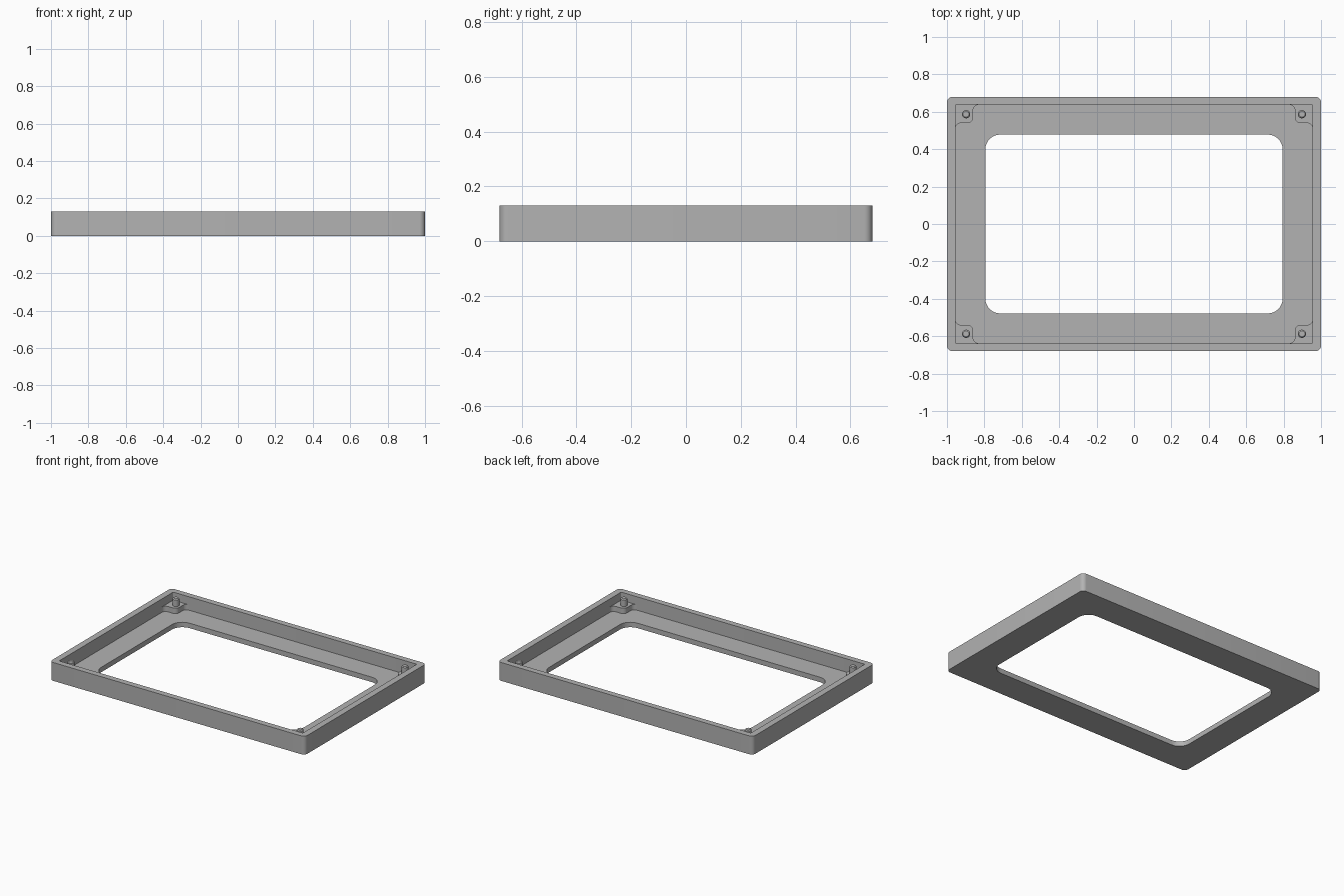
import bpy, bmesh
from math import cos, sin, pi

if "Cube" in bpy.data.objects:
    bpy.data.objects.remove(bpy.data.objects["Cube"])

HEIGHT, FLOOR, BOSS_TOP, PIN_TOP = 0.13, 0.035, 0.073, 0.125

grey = bpy.data.materials.new("plain grey")
grey.use_nodes = True
grey.diffuse_color = (0.45, 0.45, 0.45, 1)
grey.node_tree.nodes["Principled BSDF"].inputs["Base Color"].default_value = grey.diffuse_color


def arc(cx, cy, r, start, end, steps=8):
    angles = [start + (end - start) * i / steps for i in range(steps + 1)]
    return [(cx + r * cos(a), cy + r * sin(a)) for a in angles]


def rounded_rect(hx, hy, r):
    points = []
    for i, (sx, sy) in enumerate([(1, 1), (-1, 1), (-1, -1), (1, -1)]):
        points += arc(sx * (hx - r), sy * (hy - r), r, i * pi / 2, (i + 1) * pi / 2)
    return points


def loft(name, sections, closed=False, mirrored=False):
    """Skin a stack of (outline, z) loops; close it into a ring or cap both ends."""
    bm = bmesh.new()
    loops = [[bm.verts.new((x, y, z)) for x, y in outline] for outline, z in sections]
    pairs = list(zip(loops, loops[1:]))
    if closed:
        pairs.append((loops[-1], loops[0]))
    else:
        bm.faces.new(loops[0][::-1])
        bm.faces.new(loops[-1])
    for a, b in pairs:
        for i in range(len(a)):
            j = (i + 1) % len(a)
            bm.faces.new((a[i], a[j], b[j], b[i]))
    bmesh.ops.recalc_face_normals(bm, faces=bm.faces)
    mesh = bpy.data.meshes.new(name)
    bm.to_mesh(mesh)
    bm.free()
    mesh.materials.append(grey)
    obj = bpy.data.objects.new(name, mesh)
    bpy.context.collection.objects.link(obj)
    if mirrored:
        mirror = obj.modifiers.new("four corners", "MIRROR")
        mirror.use_axis = (True, True, False)
        mirror.use_mirror_merge = False
    bpy.ops.object.select_all(action="DESELECT")
    obj.select_set(True)
    bpy.context.view_layer.objects.active = obj
    bpy.ops.object.shade_smooth_by_angle(angle=pi / 6)
    return obj


# Bezel tray: outer wall, rim, inner wall, floor and window in one ring
outer = rounded_rect(1.0, 0.68, 0.03)
inner = rounded_rect(0.955, 0.638, 0.006)
window = rounded_rect(0.795, 0.478, 0.08)
loft("bezel_frame", [(outer, 0), (outer, HEIGHT), (inner, HEIGHT),
                     (inner, FLOOR), (window, FLOOR), (window, 0)], closed=True)

# Corner bosses, blended into the walls by small fillets
boss = [(0.965, 0.648), (0.83, 0.648)]
boss += arc(0.83, 0.608, 0.03, pi / 2, 0)
boss += arc(0.89, 0.57, 0.03, pi, 1.5 * pi)
boss += arc(0.925, 0.51, 0.03, pi / 2, 0)
boss += [(0.965, 0.51)]
loft("corner_bosses", [(boss, FLOOR - 0.005), (boss, BOSS_TOP)], mirrored=True)


# Locating pins with a chamfered tip
def circle(r):
    return arc(0.898, 0.587, r, 0, 2 * pi, 32)[:-1]


loft("locating_pins", [(circle(0.022), BOSS_TOP - 0.005), (circle(0.022), PIN_TOP - 0.006),
                       (circle(0.016), PIN_TOP)], mirrored=True)
